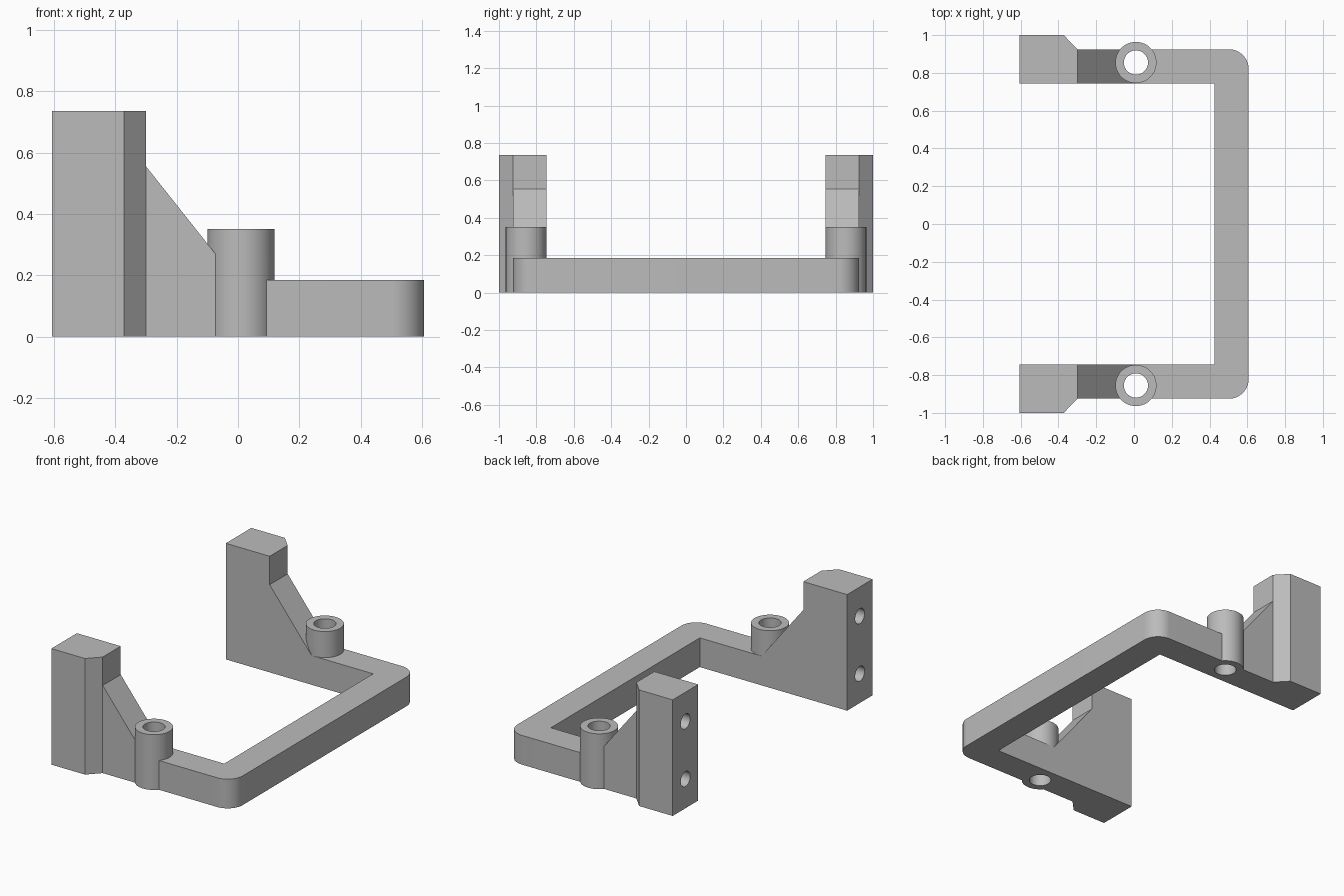
import bpy, bmesh, math
from mathutils import Matrix, Vector

if "Cube" in bpy.data.objects:
    bpy.data.objects.remove(bpy.data.objects["Cube"])

# Shared dimensions
END_X = 0.607             # front and back extents along x
INNER, OUTER = 0.745, 0.925   # inner and outer faces of the arms
ARM_TOP, POST_TOP, BOSS_TOP = 0.185, 0.735, 0.35
POST_X = -0.30            # face of the post the gusset leans on
BOSS = Vector((0.01, 0.855, 0))
FILLET = 0.105

grey = bpy.data.materials.new("plain_grey")
grey.use_nodes = True
colour = (0.50, 0.50, 0.50, 1)
grey.diffuse_color = colour
grey.node_tree.nodes["Principled BSDF"].inputs["Base Color"].default_value = colour


def finish(name, bm):
    bmesh.ops.recalc_face_normals(bm, faces=bm.faces)
    mesh = bpy.data.meshes.new(name)
    bm.to_mesh(mesh)
    bm.free()
    mesh.materials.append(grey)
    obj = bpy.data.objects.new(name, mesh)
    bpy.context.collection.objects.link(obj)
    return obj


def prism(name, points, direction):
    """Extrude a closed outline along a direction."""
    bm = bmesh.new()
    face = bm.faces.new([bm.verts.new(p) for p in points])
    out = bmesh.ops.extrude_face_region(bm, geom=[face], use_keep_orig=True)
    moved = [g for g in out["geom"] if isinstance(g, bmesh.types.BMVert)]
    bmesh.ops.translate(bm, verts=moved, vec=direction)
    return finish(name, bm)


def cylinder(name, centre, radius, length, axis="Z"):
    bm = bmesh.new()
    turn = Matrix.Rotation(math.pi / 2, 4, "Y") if axis == "X" else Matrix()
    bmesh.ops.create_cone(bm, cap_ends=True, segments=64, radius1=radius,
                          radius2=radius, depth=length,
                          matrix=Matrix.Translation(centre) @ turn)
    return finish(name, bm)


def combine(body, part, operation):
    """Apply a boolean and discard the helper part."""
    part.hide_render = True
    mod = body.modifiers.new(operation, "BOOLEAN")
    mod.operation, mod.solver, mod.object = operation, "EXACT", part
    bpy.context.view_layer.objects.active = body
    bpy.ops.object.modifier_apply(modifier=mod.name)
    bpy.data.objects.remove(part)


# U-shaped frame with rounded outer corners
def corner(side):
    centre = Vector((END_X - FILLET, side * (OUTER - FILLET), 0))
    angles = [side * math.pi / 2 * i / 16 for i in range(17)]
    return [centre + FILLET * Vector((math.cos(a), math.sin(a), 0)) for a in angles]

bar_x, root_x = 0.425, -0.45
outline = [(root_x, -INNER, 0), (root_x, -OUTER, 0)]
outline += corner(-1)[::-1] + corner(1)
outline += [(root_x, OUTER, 0), (root_x, INNER, 0), (bar_x, INNER, 0), (bar_x, -INNER, 0)]
body = prism("mounting_frame", outline, (0, 0, ARM_TOP))

for side in (1, -1):
    # Sloped gusset between the post and the arm
    slope = [(-0.45, 0), (0, 0), (0, 0.177), (POST_X, 0.555), (-0.45, 0.555)]
    gusset = prism("gusset", [(x, side * INNER, z) for x, z in slope],
                   (0, side * (OUTER - INNER), 0))
    combine(body, gusset, "UNION")

    # Upright post with a chamfered outer corner
    plan = [(-END_X, INNER), (POST_X, INNER), (POST_X, OUTER), (-0.372, 1), (-END_X, 1)]
    post = prism("post", [(x, side * y, 0) for x, y in plan], (0, 0, POST_TOP))
    combine(body, post, "UNION")

    # Round boss with a vertical through hole
    centre = Vector((BOSS.x, side * BOSS.y, BOSS_TOP / 2))
    combine(body, cylinder("boss", centre, 0.109, BOSS_TOP), "UNION")
    combine(body, cylinder("boss_hole", centre, 0.064, 1), "DIFFERENCE")

    # Two blind screw holes in the back of the post
    for z in (0.185, 0.55):
        hole = cylinder("screw_hole", (-END_X, side * 0.8725, z), 0.047, 0.44, "X")
        combine(body, hole, "DIFFERENCE")

# Smooth the round surfaces and keep the edges sharp
bpy.ops.object.select_all(action="DESELECT")
body.select_set(True)
bpy.context.view_layer.objects.active = body
bpy.ops.object.shade_smooth_by_angle(angle=math.radians(20))
